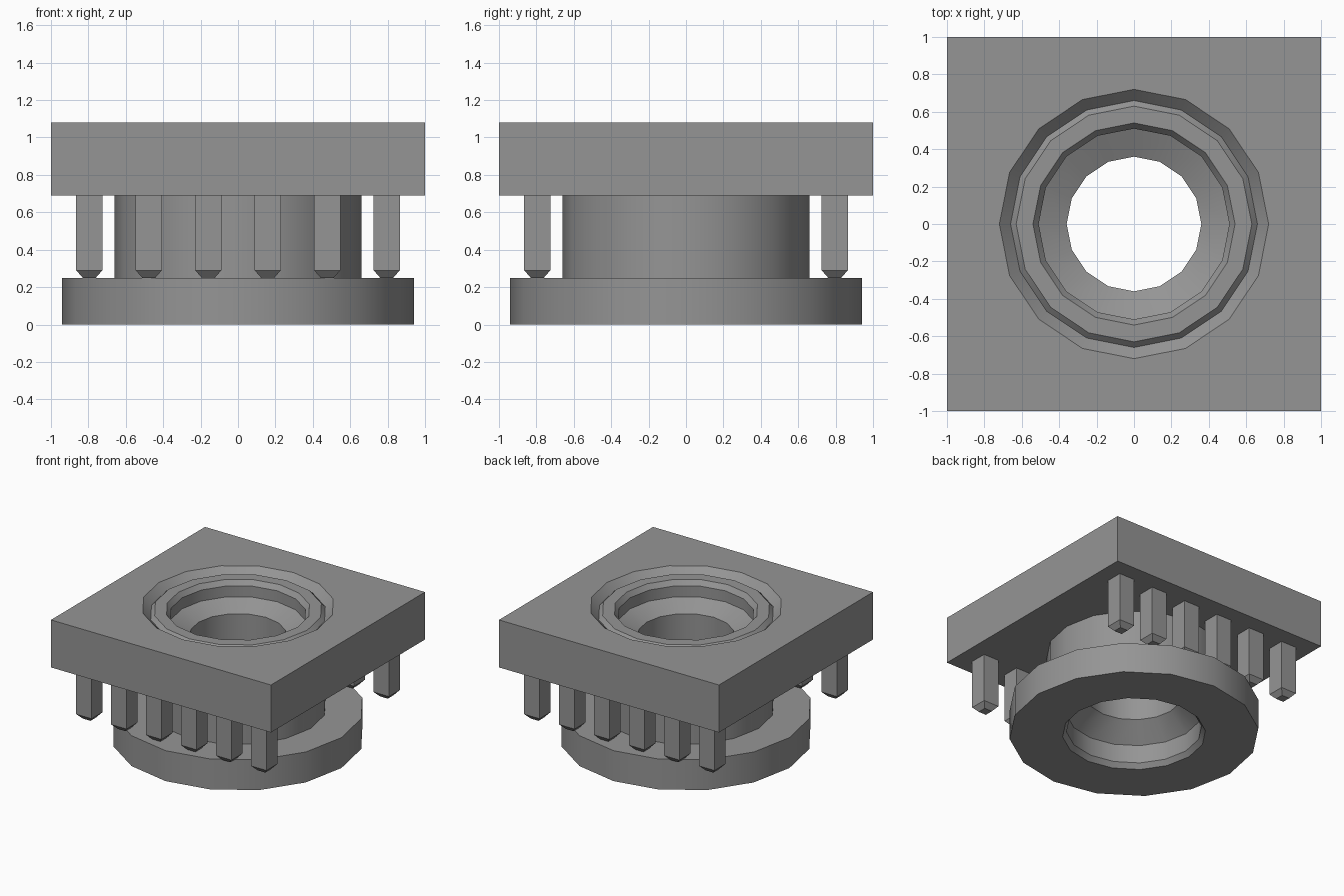
import bpy, bmesh, math

SIDES = 16

cube = bpy.data.objects.get("Cube")
if cube:
    bpy.data.objects.remove(cube, do_unlink=True)

grey = bpy.data.materials.new("mid_grey")
grey.use_nodes = True
colour = (0.3, 0.3, 0.3, 1)
grey.diffuse_color = colour
grey.node_tree.nodes["Principled BSDF"].inputs["Base Color"].default_value = colour


def finish(name, bm):
    bmesh.ops.recalc_face_normals(bm, faces=bm.faces)
    mesh = bpy.data.meshes.new(name)
    bm.to_mesh(mesh)
    bm.free()
    mesh.materials.append(grey)
    obj = bpy.data.objects.new(name, mesh)
    bpy.context.collection.objects.link(obj)
    bpy.ops.object.select_all(action="DESELECT")
    obj.select_set(True)
    bpy.context.view_layer.objects.active = obj
    bpy.ops.object.shade_smooth_by_angle(angle=math.radians(30))
    return obj


def ring(bm, size, z, square=False):
    """One loop of points, round or pushed out onto a square."""
    verts = []
    for i in range(SIDES):
        a = math.tau * i / SIDES
        c, s = math.cos(a), math.sin(a)
        r = size / max(abs(c), abs(s)) if square else size
        verts.append(bm.verts.new((r * c, r * s, z)))
    return verts


def closed_loft(name, sections):
    """Skin a closed chain of rings into a hollow solid."""
    bm = bmesh.new()
    rings = [ring(bm, *s) for s in sections]
    for a, b in zip(rings, rings[1:] + rings[:1]):
        for i in range(SIDES):
            j = (i + 1) % SIDES
            bm.faces.new((a[i], a[j], b[j], b[i]))
    return finish(name, bm)


# Square plate with a countersunk round opening
closed_loft("square_plate", [
    (1, 1.08, True), (1, 0.69, True),
    (0.66, 0.69), (0.66, 1.02), (0.72, 1.08)])

# Flanged sleeve with chamfered rims and a narrowed bore
closed_loft("flanged_sleeve", [
    (0.54, 0), (0.94, 0), (0.94, 0.25), (0.66, 0.25),
    (0.66, 1.02), (0.63, 1.05), (0.54, 1.05), (0.51, 1.01),
    (0.51, 0.92), (0.36, 0.85), (0.36, 0.33), (0.51, 0.19), (0.51, 0.04)])


# Square pins with tapered tips, in rows along the front and back
def pin(name, x, y):
    bm = bmesh.new()
    loops = []
    for half, z in ((0.07, 0.69), (0.07, 0.29), (0.035, 0.25)):
        loops.append([bm.verts.new((x + half * sx, y + half * sy, z))
                      for sx, sy in ((-1, -1), (1, -1), (1, 1), (-1, 1))])
    for a, b in zip(loops, loops[1:]):
        for i in range(4):
            j = (i + 1) % 4
            bm.faces.new((a[i], a[j], b[j], b[i]))
    bm.faces.new(loops[0])
    bm.faces.new(loops[-1])
    finish(name, bm)


for row, y in (("front", -0.795), ("back", 0.795)):
    for n in range(6):
        pin(f"{row}_pin_{n + 1}", -0.795 + n * 0.318, y)
